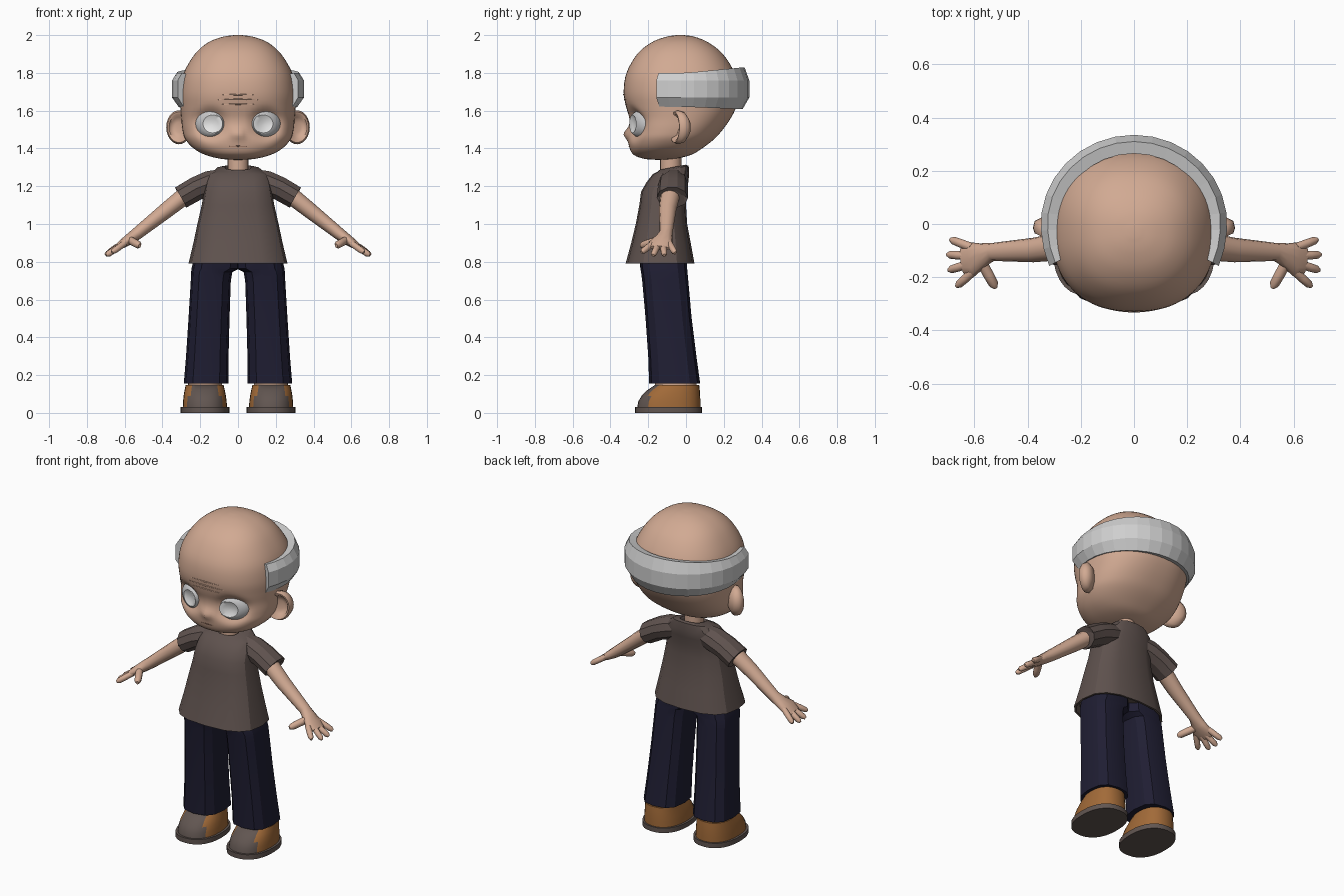
import bpy, bmesh, math
from mathutils import Vector

cube = bpy.data.objects.get("Cube")
if cube:
    bpy.data.objects.remove(cube, do_unlink=True)


def material(name, *rgb):
    m = bpy.data.materials.new(name)
    m.use_nodes = True
    m.diffuse_color = (*rgb, 1)
    m.node_tree.nodes["Principled BSDF"].inputs["Base Color"].default_value = (*rgb, 1)
    return m


SKIN = material("skin", .64, .40, .29)
SHIRT = material("shirt_brown", .115, .085, .077)
PANTS = material("navy_cloth", .014, .013, .033)
TAN = material("tan_leather", .36, .145, .04)
GREY = material("dark_leather", .12, .092, .082)
HAIR = material("grey_hair", .62, .62, .62)
EYE = material("eye_grey", .58, .58, .59)
IRIS = material("eye_white", .82, .82, .82)
MOUTH = material("mouth_crease", .26, .13, .09)


def loft(name, rings, mats, angle=40, mirror=False, rule=None):
    """Skin a list of equal closed rings and cap both ends."""
    bm = bmesh.new()
    vs = [[bm.verts.new(p) for p in r] for r in rings]
    n = len(vs[0])
    for a, b in zip(vs, vs[1:]):
        for i in range(n):
            j = (i + 1) % n
            bm.faces.new((a[i], a[j], b[j], b[i]))
    bm.faces.new(vs[0])
    bm.faces.new(vs[-1])
    bmesh.ops.recalc_face_normals(bm, faces=bm.faces)
    if rule:
        for f in bm.faces:
            f.material_index = rule(f.calc_center_median())
    me = bpy.data.meshes.new(name)
    bm.to_mesh(me)
    bm.free()
    for m in mats:
        me.materials.append(m)
    ob = bpy.data.objects.new(name, me)
    bpy.context.collection.objects.link(ob)
    if angle:
        bpy.ops.object.select_all(action='DESELECT')
        ob.select_set(True)
        bpy.context.view_layer.objects.active = ob
        bpy.ops.object.shade_smooth_by_angle(angle=math.radians(angle))
    if mirror:
        ob.modifiers.new("Mirror", 'MIRROR').use_mirror_merge = False
    return ob


def power(v, e):
    return math.copysign(abs(v) ** e, v)


def slab(z, x0, x1, y0, y1, n=16, e=2.4, tilt=0):
    """Horizontal rounded ring inside the given bounds."""
    cx, cy = (x0 + x1) / 2, (y0 + y1) / 2
    ring = []
    for i in range(n):
        a = math.tau * i / n
        y = cy + (y1 - y0) / 2 * power(math.sin(a), 2 / e)
        ring.append((cx + (x1 - x0) / 2 * power(math.cos(a), 2 / e), y, z + tilt * (y - cy)))
    return ring


def tube(name, pts, sizes, mats, n=12, ref=(0, 1, 0), angle=60, mirror=True):
    """Sweep an oval along a path; sizes are (across, thick)."""
    pts = [Vector(p) for p in pts]
    rings = []
    for i, p in enumerate(pts):
        t = (pts[min(i + 1, len(pts) - 1)] - pts[max(i - 1, 0)]).normalized()
        up = t.cross(Vector(ref)).normalized()
        side = up.cross(t)
        w, h = sizes[i]
        rings.append([p + side * w * math.cos(k * math.tau / n) + up * h * math.sin(k * math.tau / n)
                      for k in range(n)])
    return loft(name, rings, mats, angle, mirror)


# Head: rows of height, half width, front, back, smoothly interpolated
KEYS = [(2, .02, -.05, -.01), (1.99, .085, -.11, .05), (1.96, .16, -.185, .12),
        (1.9, .228, -.258, .195), (1.8, .287, -.315, .257), (1.7, .307, -.33, .277),
        (1.62, .305, -.317, .265), (1.56, .3, -.3, .237), (1.5, .294, -.3, .195),
        (1.45, .279, -.305, .15), (1.4, .235, -.298, .085), (1.365, .17, -.275, .025),
        (1.345, .09, -.22, -.06), (1.34, .02, -.16, -.12)]


def spline(keys, steps):
    out = []
    for i in range(len(keys) - 1):
        q = [keys[max(i - 1, 0)], keys[i], keys[i + 1], keys[min(i + 2, len(keys) - 1)]]
        for s in range(steps):
            t = s / steps
            out.append([b + t / 2 * (c - a + t * (2 * a - 5 * b + 4 * c - d + t * (3 * (b - c) + d - a)))
                        for a, b, c, d in zip(*q)])
    return out + [list(keys[-1])]


ROWS = spline(KEYS, 4)
EYE_X, EYE_Z = .147, 1.53


def relief(x, z):
    """Sunken eye sockets and a small nose."""
    r = math.hypot(abs(x) - EYE_X, z - EYE_Z) / .078
    nose = math.exp(-(x / .03) ** 2 - ((z - 1.478) / .03) ** 2)
    return .035 * math.exp(-r ** 4) - .028 * nose


def face_y(x, z):
    for a, b in zip(ROWS, ROWS[1:]):
        if b[0] <= z <= a[0]:
            t = (a[0] - z) / (a[0] - b[0])
            _, hw, f, k = [u + (v - u) * t for u, v in zip(a, b)]
            return (f + k) / 2 - (k - f) / 2 * (1 - abs(x / hw) ** 2.3) ** (1 / 2.3) + relief(x, z)


head = [[(x, y + (relief(x, z) if y < -.1 else 0), z) for x, y, z in slab(r[0], -r[1], r[1], r[2], r[3], 80, 2.3)]
        for r in ROWS]
loft("head", head, [SKIN], 60)

# Forehead wrinkles and mouth follow the face surface
for name, z, w, rad, mat in (("wrinkle_low", 1.635, .10, .004, SKIN), ("wrinkle_mid", 1.66, .12, .004, SKIN),
                             ("wrinkle_high", 1.685, .10, .004, SKIN), ("mouth", 1.412, .045, .003, MOUTH)):
    xs = [w * (i / 6 - 1) for i in range(13)]
    path = [(x, face_y(x, z), z - .25 * x * x) for x in xs]
    tube(name, path, [(rad * (1.05 - abs(x / w)),) * 2 for x in xs], [mat], 6, (0, 0, 1), 60, False)

# Eyes: turned discs with a dished iris
rings = []
for r, d in ((.004, -.031), (.03, -.034), (.05, -.043), (.054, -.042), (.07, -.027), (.08, 0), (.05, .03)):
    ring = []
    for k in range(32):
        a = math.tau * k / 32
        x = r * math.cos(a) - (.012 if r < .06 else 0)
        ring.append((EYE_X + x, -.235 + d + .35 * x, EYE_Z + r * math.sin(a) * .95))
    rings.append(ring)
loft("eyes", rings, [EYE, IRIS], 35, True,
     lambda c: int(math.hypot(c.x - EYE_X + .012, c.z - EYE_Z) < .05 and c.y < -.24))

# Ears: cupped ovals
rings = []
for y, s in ((-.03, .3), (-.038, .6), (-.06, .78), (-.062, .9), (-.045, 1), (-.015, .9), (.01, .5), (.015, .1)):
    rings.append([(.313 + .067 * s * math.cos(a), y + .03 * s * math.cos(a), 1.512 + .09 * s * math.sin(a))
                  for a in [math.tau * k / 24 for k in range(24)]])
loft("ears", rings, [SKIN], 60, True)

# Hair band around the back of the head, faceted
rings = []
for i in range(21):
    a = math.radians(-28 + 236 * i / 20)
    c, s = math.cos(a), math.sin(a)
    back = max(s, 0)
    top, low = 1.80 + .03 * back, 1.62 - .012 * back
    section = ((-.07, top - .01), (-.025, top), (0, 1.76), (0, 1.67), (-.035, low), (-.07, low + .01))
    rings.append([((.35 + o) * power(c, .75 if s < 0 else 1), (.335 + o) * s, z) for o, z in section])
loft("hair_band", rings, [HAIR], 0)

# Neck
loft("neck", [slab(z, -.056, .056, -.138, -.025, 16, 2) for z in (1.24, 1.39)], [SKIN])

# Shirt body with turned-in hem and collar
body = [(.82, .235, -.29, .02), (.79, .25, -.308, .033), (.79, .262, -.32, .045), (.9, .236, -.29, .025),
        (1, .215, -.266, .006), (1.1, .192, -.247, 0), (1.17, .18, -.238, 0), (1.22, .172, -.21, .012),
        (1.265, .155, -.175, .017), (1.292, .115, -.152, .014), (1.3, .07, -.143, -.003), (1.285, .06, -.138, -.012)]
loft("shirt", [slab(z, -w, w, f, b, 16, 2.7, .2 if z > 1.28 else 0) for z, w, f, b in body], [SHIRT], 28)
tube("sleeves", [(.08, -.065, 1.235), (.15, -.068, 1.215), (.22, -.07, 1.188), (.303, -.072, 1.14), (.295, -.072, 1.146)],
     [(.065, .06), (.078, .07), (.08, .066), (.083, .064), (.066, .052)], [SHIRT], 10, angle=28)

# Arms flowing into palms, then fingers
tube("arms", [(.25, -.08, 1.175), (.38, -.098, 1.072), (.53, -.105, .953), (.57, -.117, .923),
              (.61, -.132, .896), (.645, -.138, .873)],
     [(.054, .048), (.046, .042), (.034, .033), (.046, .03), (.066, .024), (.05, .014)], [SKIN])
DIGITS = {"little_fingers": ((.61, -.088, .898), (.69, -.058, .846)),
          "ring_fingers": ((.62, -.12, .887), (.702, -.115, .834)),
          "middle_fingers": ((.62, -.15, .887), (.697, -.174, .834)),
          "index_fingers": ((.6, -.175, .898), (.667, -.235, .85)),
          "thumbs": ((.575, -.14, .917), (.52, -.24, .885))}
for name, (a, b) in DIGITS.items():
    a, b = Vector(a), Vector(b)
    r = .021 if name == "thumbs" else .017
    tube(name, [a, a.lerp(b, .5), a.lerp(b, .85), b], [(r, r), (r, r), (r * .95, r * .9), (r * .5, r * .4)],
         [SKIN], 10, (0, 0, 1))

# Trouser legs meeting at the hips
legs = [(.155, .05, .287, -.195, .075), (.3, .05, .275, -.2, .055), (.5, .045, .262, -.214, .03),
        (.7, .038, .25, -.232, .012), (.745, .03, .248, -.238, .008), (.765, -.01, .246, -.242, .006),
        (.9, -.01, .215, -.25, 0)]
loft("trousers", [slab(*r, n=12, e=2.7) for r in legs], [PANTS], 28, True)

# Ankles and shoes
loft("ankles", [slab(z, .085, .265, -.165, .055, 20, 2.2) for z in (.1, .165)], [SKIN], mirror=True)
loft("soles", [slab(z, .045, .305, -.27, .085, 28, 2.3) for z in (0, .03)], [GREY], mirror=True)
upper = [(.03, .058, .292, -.258, .076), (.06, .06, .291, -.253, .076), (.09, .064, .288, -.235, .075),
         (.12, .07, .283, -.205, .073), (.147, .076, .277, -.165, .07)]
loft("shoe_uppers", [slab(*r, n=28, e=2.3) for r in upper], [TAN, GREY], 40, True,
     lambda c: int(c.y < -.2 or (c.y < -.12 and abs(c.x - .175) < .065)))
